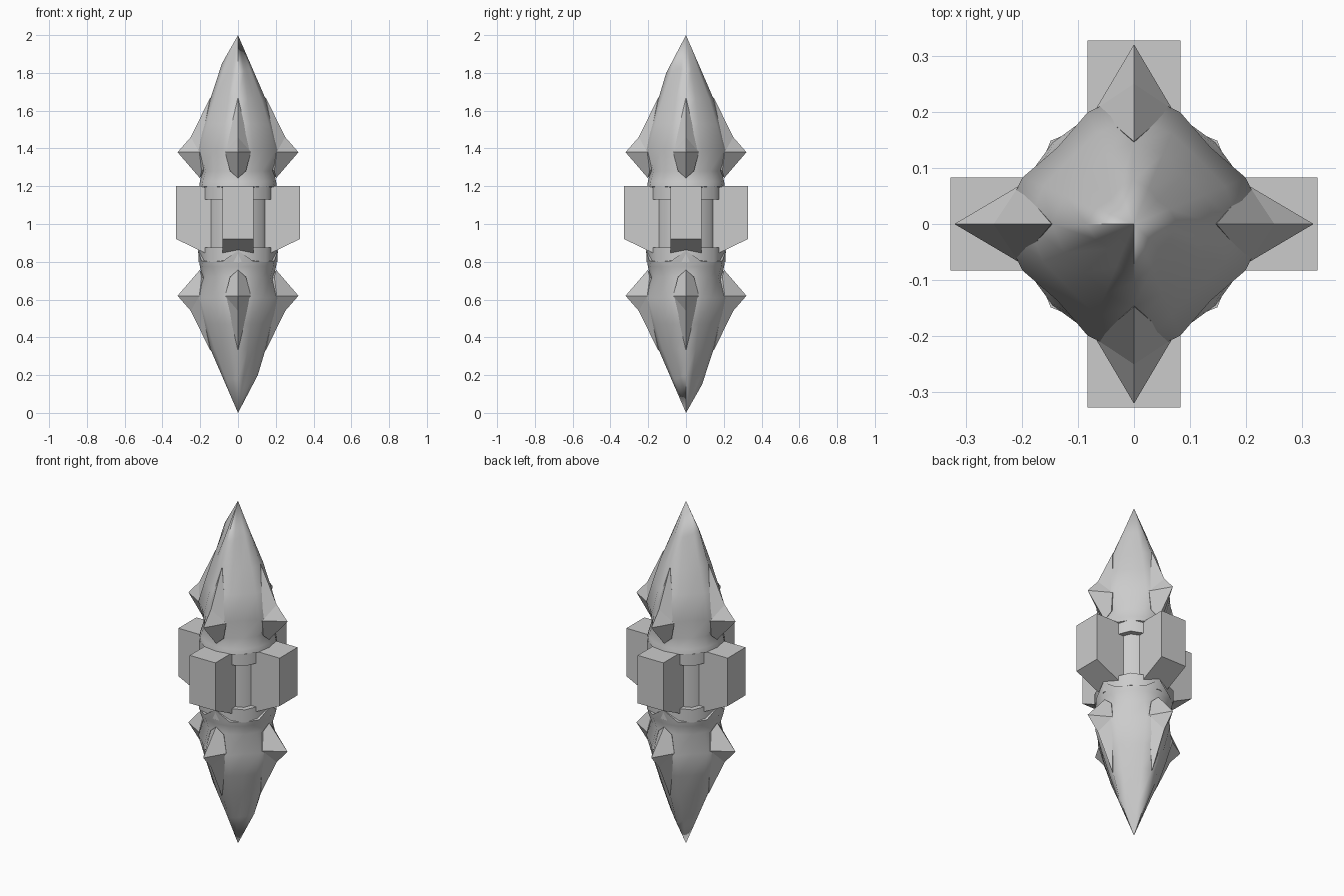
import bpy, bmesh, math
from mathutils import Matrix, Vector

cube = bpy.data.objects.get("Cube")
if cube:
    bpy.data.objects.remove(cube, do_unlink=True)

grey = bpy.data.materials.new("stone_grey")
grey.use_nodes = True
COLOUR = (0.6, 0.6, 0.6, 1)
grey.diffuse_color = COLOUR
grey.node_tree.nodes["Principled BSDF"].inputs["Base Color"].default_value = COLOUR

# Half turn about a horizontal diagonal through z = 1: top half to bottom half
FLIP = (Matrix.Translation((0, 0, 1)) @ Matrix.Rotation(math.pi, 4, Vector((1, -1, 0)))
        @ Matrix.Translation((0, 0, -1)))


def build(name, verts, faces, matrix=Matrix(), smooth=None):
    mesh = bpy.data.meshes.new(name)
    mesh.from_pydata([matrix @ Vector(v) for v in verts], [], faces)
    bm = bmesh.new()
    bm.from_mesh(mesh)
    bmesh.ops.recalc_face_normals(bm, faces=bm.faces)
    bm.to_mesh(mesh)
    bm.free()
    mesh.materials.append(grey)
    obj = bpy.data.objects.new(name, mesh)
    bpy.context.collection.objects.link(obj)
    if smooth:
        bpy.ops.object.select_all(action="DESELECT")
        obj.select_set(True)
        bpy.context.view_layer.objects.active = obj
        bpy.ops.object.shade_smooth_by_angle(angle=math.radians(smooth))


def bridge(rings, n):
    return [(r * n + i, r * n + (i + 1) % n, (r + 1) * n + (i + 1) % n, (r + 1) * n + i)
            for r in range(rings - 1) for i in range(n)]


# Pointed four-ridged body: (radius on axes, z on axes, radius on diagonals, z on diagonals)
N = 16
RINGS = [(0.212, 1.14, 0.205, 1.20), (0.202, 1.225, 0.202, 1.225),
         (0.188, 1.28, 0.182, 1.28), (0.238, 1.39, 0.193, 1.39),
         (0.188, 1.53, 0.163, 1.53), (0.147, 1.66, 0.122, 1.66),
         (0.078, 1.82, 0.060, 1.82)]
# Two uneven bulges near the point: (angle, extra radius, extra height)
BULGES = [(math.pi, 0.007, 0.03), (1.5 * math.pi, 0.027, -0.02)]
body = []
for k, (ra, za, rd, zd) in enumerate(RINGS):
    for i in range(N):
        t = math.tau * i / N
        w = 0.5 + 0.5 * math.cos(4 * t)
        r, z = rd + (ra - rd) * w, zd + (za - zd) * w ** 4
        if k == len(RINGS) - 1:
            for angle, dr, dz in BULGES:
                f = max(0, math.cos(t - angle)) ** 8
                r, z = r + dr * f, z + dz * f
        body.append((r * math.cos(t), r * math.sin(t), z))
last = (len(RINGS) - 1) * N
body += [(0, 0, 2), (0, 0, 1.15)]
body_faces = bridge(len(RINGS), N)
for i in range(N):
    j = (i + 1) % N
    body_faces += [(last + i, last + j, last + N), (j, i, last + N + 1)]

# Thorn with a ridge, pointing along +x
THORN = [(0.147, 0, 1.67), (0.25, 0, 1.46), (0.32, 0, 1.38),
         (0.205, 0.068, 1.38), (0.205, -0.068, 1.38),
         (0.192, 0.042, 1.28), (0.192, -0.042, 1.28), (0.202, 0, 1.243), (0.08, 0, 1.4)]
THORN_FACES = [(0, 1, 3), (1, 2, 3), (0, 4, 1), (1, 4, 2),
               (2, 7, 5, 3), (2, 4, 6, 7),
               (0, 3, 8), (3, 5, 8), (5, 7, 8), (7, 6, 8), (6, 4, 8), (4, 0, 8)]

for half, m in (("upper", Matrix()), ("lower", FLIP)):
    build(half + "_body", body, body_faces, m, smooth=60)
    for k in range(4):
        turn = Matrix.Rotation(k * math.pi / 2, 4, "Z")
        build(f"{half}_thorn_{k + 1}", THORN, THORN_FACES, m @ turn)


# Octagonal core and its two collars
def octagon(name, r, z0, z1):
    verts = [(r * math.cos(k * math.pi / 4), r * math.sin(k * math.pi / 4), z)
             for z in (z0, z1) for k in range(8)]
    build(name, verts, bridge(2, 8) + [tuple(range(8)), tuple(range(8, 16))], smooth=50)


octagon("core", 0.178, 0.85, 1.15)
octagon("upper_collar", 0.21, 1.13, 1.20)
octagon("lower_collar", 0.21, 0.80, 0.875)

# Four side blocks with a sloping underside
SECTION = [(0.1, 0.81), (0.327, 0.92), (0.327, 1.2), (0.1, 1.2)]
block = [(x, y, z) for y in (-0.083, 0.083) for x, z in SECTION]
block_faces = bridge(2, 4) + [(0, 1, 2, 3), (4, 5, 6, 7)]
for k in range(4):
    build(f"side_block_{k + 1}", block, block_faces, Matrix.Rotation(k * math.pi / 2, 4, "Z"))
